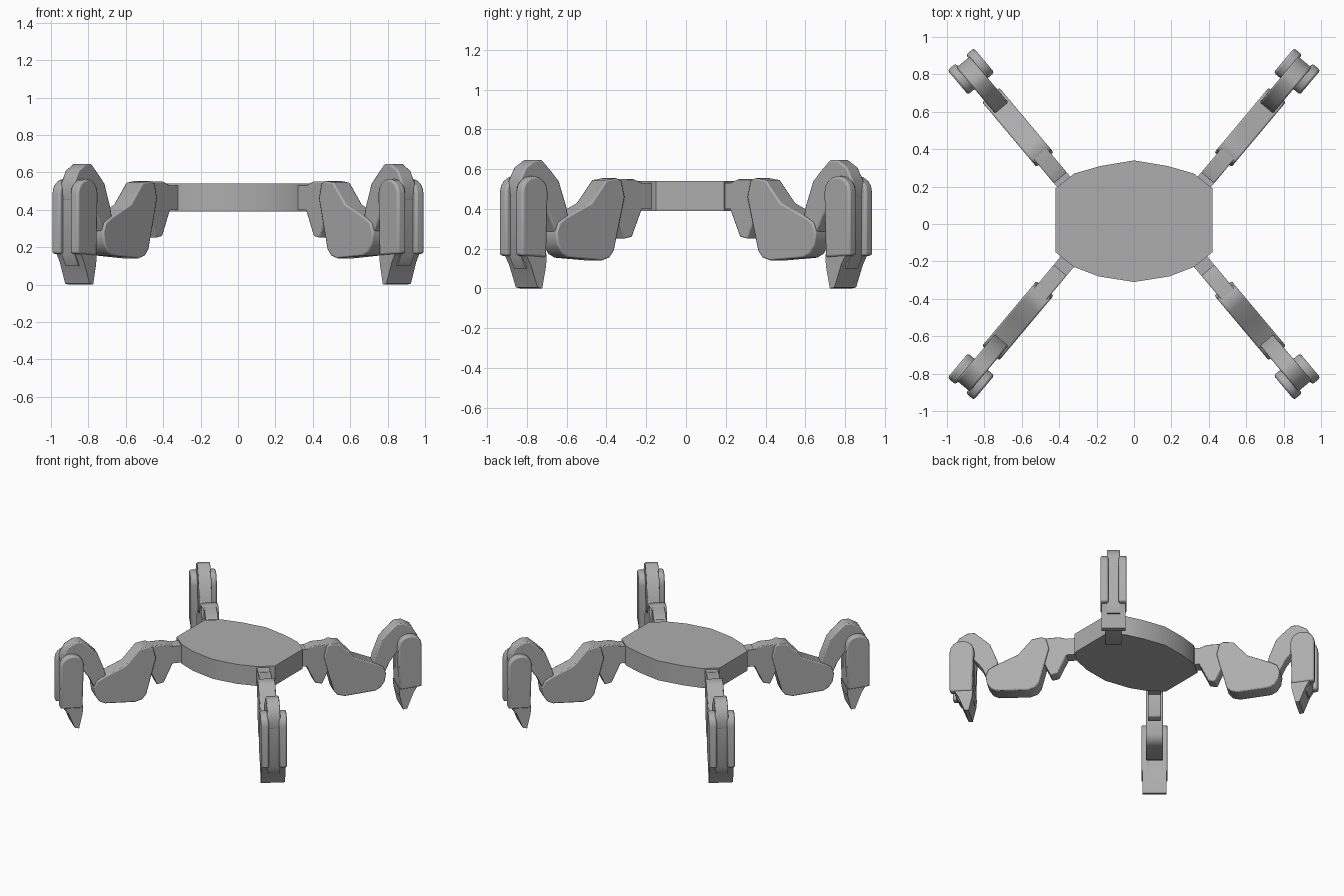
import bpy, bmesh, math
from mathutils import Vector

if "Cube" in bpy.data.objects:
    bpy.data.objects.remove(bpy.data.objects["Cube"])

grey = bpy.data.materials.new("matte_grey")
grey.diffuse_color = (0.42, 0.42, 0.42, 1)
grey.use_nodes = True
grey.node_tree.nodes["Principled BSDF"].inputs["Base Color"].default_value = grey.diffuse_color


def prism(name, pts, w0, w1, place, bevel=0.0, angle=45):
    """Extrude an outline from w0 to w1; place(a, b, w) gives the final position."""
    bm = bmesh.new()
    lo = [bm.verts.new(place(a, b, w0)) for a, b in pts]
    hi = [bm.verts.new(place(a, b, w1)) for a, b in pts]
    bm.faces.new(lo)
    bm.faces.new(hi[::-1])
    n = len(pts)
    for i in range(n):
        j = (i + 1) % n
        bm.faces.new((lo[i], hi[i], hi[j], lo[j]))
    bmesh.ops.recalc_face_normals(bm, faces=bm.faces)
    me = bpy.data.meshes.new(name)
    bm.to_mesh(me)
    bm.free()
    me.materials.append(grey)
    ob = bpy.data.objects.new(name, me)
    bpy.context.collection.objects.link(ob)
    if bevel:
        m = ob.modifiers.new("soft_edges", 'BEVEL')
        m.width, m.segments, m.limit_method = bevel, 2, 'ANGLE'
        m.angle_limit = math.radians(50)
    bpy.ops.object.select_all(action='DESELECT')
    bpy.context.view_layer.objects.active = ob
    ob.select_set(True)
    bpy.ops.object.shade_smooth_by_angle(angle=math.radians(angle))
    return ob


# Body slab with a rounded eight-sided plan
half = [(0, 0.34), (0.18, 0.31), (0.32, 0.27), (0.42, 0.19),
        (0.42, -0.15), (0.32, -0.23), (0.19, -0.28), (0, -0.31)]
plan = half + [(-x, y) for x, y in half[-2:0:-1]]
prism("body", plan, 0.39, 0.54, lambda a, b, w: Vector((a, b, w)))

# Leg outlines: distance along the leg, height
neck = [(-0.08, 0.40), (-0.08, 0.53), (0.06, 0.53), (0.06, 0.40)]
hip = [(0.02, 0.41), (0.02, 0.53), (0.08, 0.55), (0.24, 0.55),
       (0.26, 0.44), (0.19, 0.36), (0.14, 0.25), (0.09, 0.26)]
thigh = [(0.15, 0.46), (0.17, 0.54), (0.20, 0.555), (0.27, 0.545),
         (0.37, 0.43), (0.54, 0.355), (0.58, 0.33), (0.60, 0.28),
         (0.59, 0.22), (0.56, 0.175), (0.52, 0.155), (0.30, 0.14),
         (0.25, 0.155), (0.22, 0.19)]
knee = [(0.49, 0.27), (0.52, 0.41), (0.57, 0.54), (0.62, 0.59),
        (0.68, 0.645), (0.73, 0.645), (0.79, 0.61), (0.83, 0.54),
        (0.82, 0.45), (0.69, 0.44), (0.63, 0.36), (0.58, 0.25), (0.53, 0.235)]
shin_core = [(0.69, 0.10), (0.69, 0.50), (0.82, 0.50), (0.82, 0.16), (0.79, 0.10)]
# Side plate with a round top
plate = [(0.69, 0.155), (0.85, 0.165)]
plate += [(0.765 + 0.085 * math.cos(t * math.pi / 8), 0.485 + 0.08 * math.sin(t * math.pi / 8))
          for t in range(9)]
toe = [(0.685, 0.17), (0.82, 0.17), (0.79, 0.12), (0.745, 0.005), (0.715, 0.0), (0.69, 0.11)]

ca, sa = math.cos(math.radians(50)), math.sin(math.radians(50))
for sy, fb in ((-1, "front"), (1, "back")):
    for sx, lr in ((-1, "left"), (1, "right")):
        def place(r, z, w, sx=sx, sy=sy):
            return Vector((sx * (0.38 + r * ca + w * sa),
                           sy * (0.23 + r * sa - w * ca), z))
        tag = fb + "_" + lr + "_"
        prism(tag + "neck", neck, -0.045, 0.045, place)
        prism(tag + "hip", hip, -0.045, 0.045, place, 0.006)
        prism(tag + "thigh", thigh, -0.06, 0.06, place, 0.008)
        prism(tag + "knee", knee, -0.046, 0.046, place, 0.008)
        prism(tag + "shin_core", shin_core, -0.045, 0.045, place)
        for s, side in ((-1, "inner"), (1, "outer")):
            prism(tag + "shin_plate_" + side, plate, s * 0.036, s * 0.092, place, 0.012)
        prism(tag + "toe", toe, -0.085, 0.085, place)
